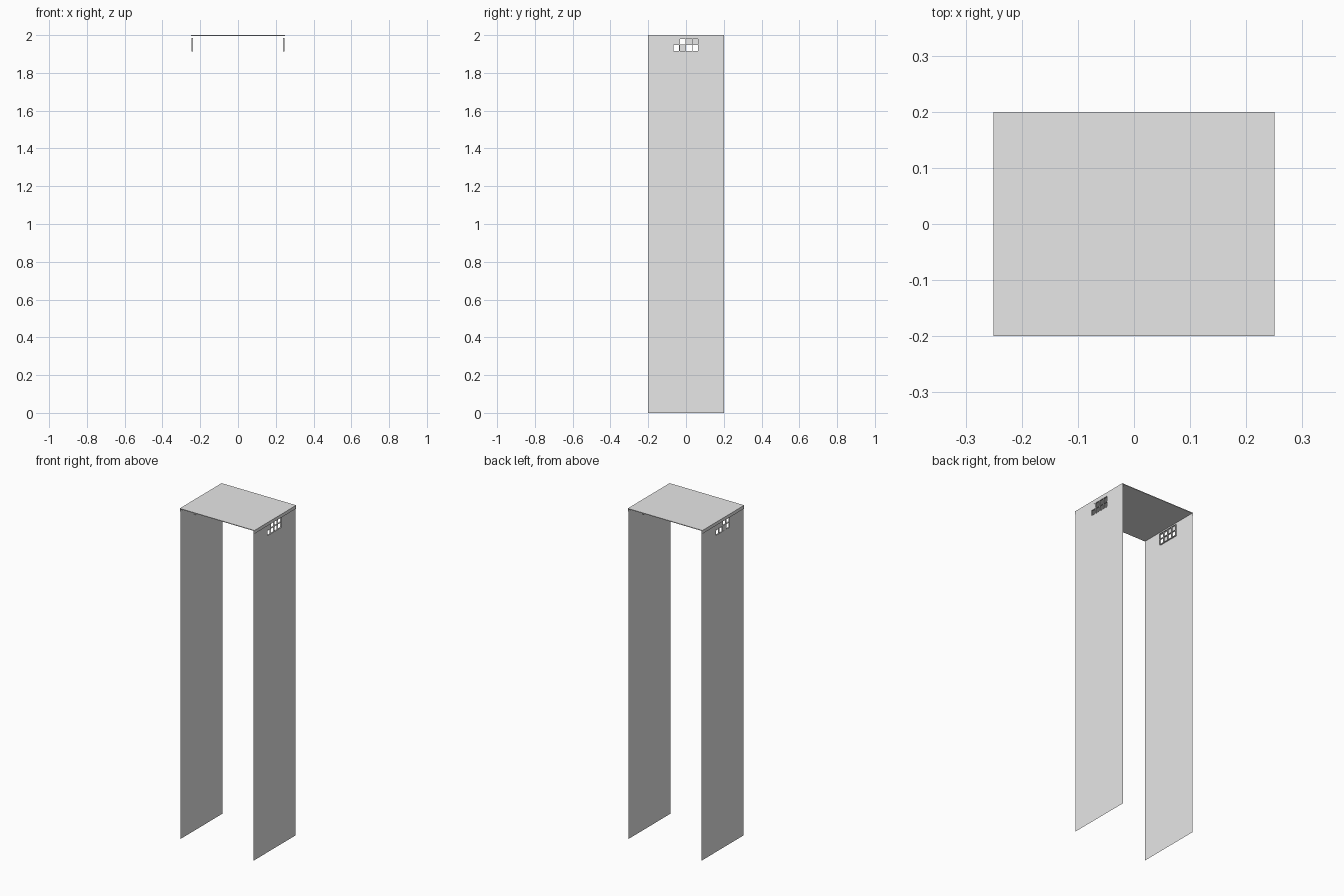
import bpy
import bmesh

cube = bpy.data.objects.get("Cube")
if cube:
    bpy.data.objects.remove(cube, do_unlink=True)

grey = bpy.data.materials.new("light grey")
grey.use_nodes = True
grey.diffuse_color = (0.8, 0.8, 0.8, 1)
grey.node_tree.nodes["Principled BSDF"].inputs["Base Color"].default_value = (0.8, 0.8, 0.8, 1)

HALF_DEPTH, HEIGHT = 0.2, 2.0
CELL = 0.0335
WIN_Y, WIN_Z = -0.068, 1.915      # lower corner of the window grid
COLS, ROWS = 4, 2
ys = [-HALF_DEPTH] + [WIN_Y + CELL * i for i in range(COLS + 1)] + [HALF_DEPTH]
zs = [0] + [WIN_Z + CELL * i for i in range(ROWS + 1)] + [HEIGHT - 0.002]


def finish(name, bm):
    mesh = bpy.data.meshes.new(name)
    bm.to_mesh(mesh)
    bm.free()
    mesh.materials.append(grey)
    bpy.context.collection.objects.link(bpy.data.objects.new(name, mesh))


def add_box(bm, lo, hi):
    verts = bmesh.ops.create_cube(bm, size=1)["verts"]
    for v in verts:
        v.co = [(a + b) / 2 + c * (b - a) for a, b, c in zip(lo, hi, v.co)]


def add_sheet(bm, x, y0, y1, z0, z1, side):
    corners = [(x, y0, z0), (x, y1, z0), (x, y1, z1), (x, y0, z1)]
    if side < 0:
        corners.reverse()
    bm.faces.new([bm.verts.new(c) for c in corners])


def wall(name, side, closed):
    # thin upright panel whose window cells are left open
    bm = bmesh.new()
    x = side * 0.245
    for i in range(len(ys) - 1):
        for j in range(len(zs) - 1):
            in_window = 1 <= i <= COLS and 1 <= j <= ROWS
            if not in_window or (i - 1, j - 1) in closed:
                add_sheet(bm, x, ys[i], ys[i + 1], zs[j], zs[j + 1], side)
    bmesh.ops.remove_doubles(bm, verts=bm.verts, dist=0.0001)
    finish(name, bm)


def window_bars(name, side):
    # lattice with a little depth behind the panel
    bm = bmesh.new()
    x0, x1 = sorted((side * 0.237, side * 0.2455))
    t = 0.0015
    for y in ys[1:-1]:
        add_box(bm, (x0, y - t, zs[1]), (x1, y + t, zs[-2]))
    for z in zs[1:-1]:
        add_box(bm, (x0, ys[1], z - t), (x1, ys[-2], z + t))
    finish(name, bm)


def lip(name, side):
    # narrow strip hanging from the roof end
    bm = bmesh.new()
    add_sheet(bm, side * 0.25, -HALF_DEPTH, HALF_DEPTH, HEIGHT - 0.02, HEIGHT, side)
    finish(name, bm)


closed_cells = {1: {(0, 1)}, -1: {(2, 1), (3, 1), (1, 0)}}
for side, label in ((1, "left"), (-1, "right")):
    wall(label + "_wall", side, closed_cells[side])
    window_bars(label + "_window_bars", side)
    lip(label + "_roof_lip", side)

# roof slab
roof = bmesh.new()
add_box(roof, (-0.25, -HALF_DEPTH, HEIGHT - 0.004), (0.25, HALF_DEPTH, HEIGHT))
finish("roof", roof)
